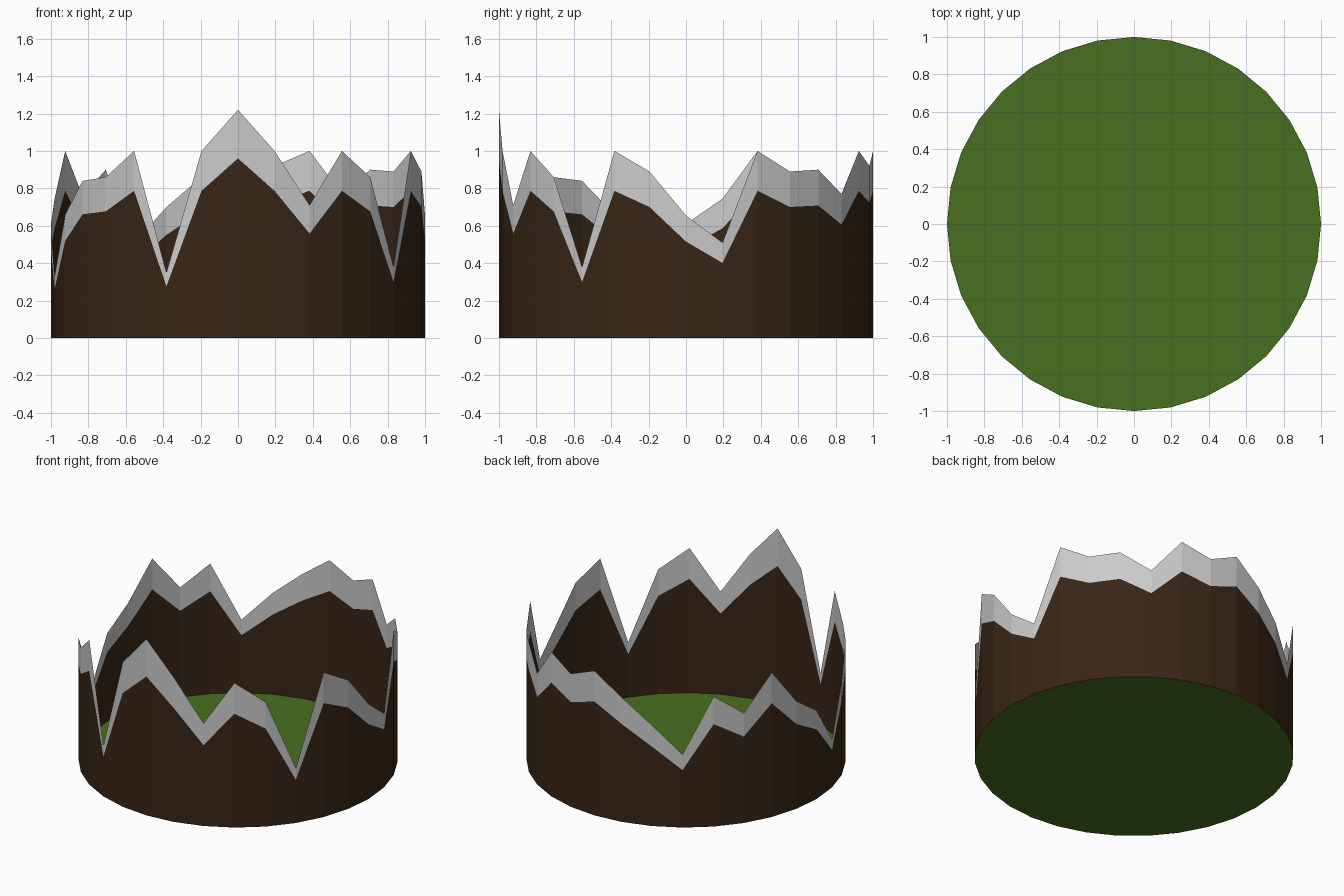
import bpy, bmesh
from math import sin, cos, tau

if "Cube" in bpy.data.objects:
    bpy.data.objects.remove(bpy.data.objects["Cube"])

# Ridge heights around the circle, from +x counter-clockwise (32 points)
RIDGE = [0.655, 0.51, 1.0, 0.89, 0.90, 0.77, 1.0, 0.92,
         1.0, 0.86, 0.70, 0.505, 0.90, 0.76, 1.0, 0.745,
         0.61, 0.33, 0.66, 0.84, 0.86, 1.0, 0.35, 1.0,
         1.22, 1.0, 0.71, 1.0, 0.86, 0.38, 1.0, 0.89]
N = len(RIDGE)
SNOW_LINE = 0.787


def ring(bm, heights):
    return [bm.verts.new((cos(tau * i / N), sin(tau * i / N), h))
            for i, h in enumerate(heights)]


def finish(bm, name, color=None):
    mesh = bpy.data.meshes.new(name)
    bm.to_mesh(mesh)
    bm.free()
    if color:
        mat = bpy.data.materials.new(name + "_color")
        mat.diffuse_color = (*color, 1)
        mat.use_nodes = True
        mat.node_tree.nodes["Principled BSDF"].inputs["Base Color"].default_value = mat.diffuse_color
        mesh.materials.append(mat)
    obj = bpy.data.objects.new(name, mesh)
    bpy.context.collection.objects.link(obj)


def wall(name, low, high, color=None):
    bm = bmesh.new()
    a, b = ring(bm, low), ring(bm, high)
    for i in range(N):
        j = (i + 1) % N
        bm.faces.new((a[i], a[j], b[j], b[i]))
    finish(bm, name, color)


# Grass floor disc
bm = bmesh.new()
bm.faces.new(ring(bm, [0] * N))
finish(bm, "grass_floor", (0.065, 0.16, 0.014))

# Brown mountain wall and grey peaks above it
snow = [h * SNOW_LINE for h in RIDGE]
wall("mountain_wall", [0] * N, snow, (0.04, 0.019, 0.008))
wall("mountain_peaks", snow, RIDGE)
